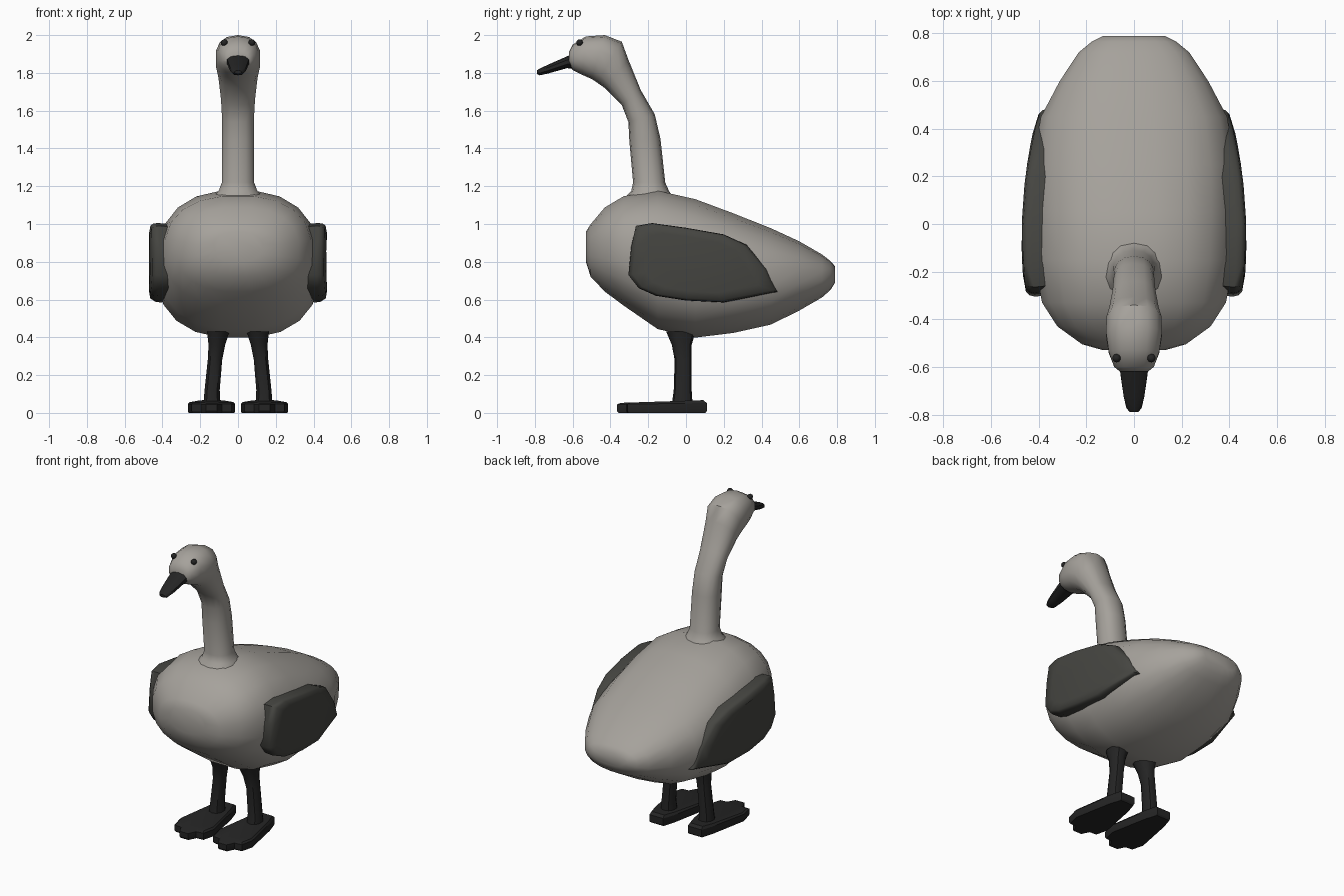
import bpy, bmesh, math
from mathutils import Vector

if "Cube" in bpy.data.objects:
    bpy.data.objects.remove(bpy.data.objects["Cube"])


def material(name, rgb):
    m = bpy.data.materials.new(name)
    m.diffuse_color = (*rgb, 1)
    m.use_nodes = True
    m.node_tree.nodes["Principled BSDF"].inputs["Base Color"].default_value = m.diffuse_color
    return m


PLUMAGE = material("plumage", (0.38, 0.36, 0.33))
WING = material("wing", (0.06, 0.06, 0.053))
DARK = material("dark", (0.018, 0.018, 0.018))


def finish(bm, name, mat, angle=40):
    bmesh.ops.recalc_face_normals(bm, faces=bm.faces)
    me = bpy.data.meshes.new(name)
    bm.to_mesh(me)
    bm.free()
    for p in me.polygons:
        p.use_smooth = True
    me.set_sharp_from_angle(angle=math.radians(angle))
    me.materials.append(mat)
    ob = bpy.data.objects.new(name, me)
    bpy.context.collection.objects.link(ob)
    return ob


def skin(name, loops, mat, angle=40):
    """Bridge equal-length point loops and cap both ends."""
    bm = bmesh.new()
    vs = [[bm.verts.new(p) for p in loop] for loop in loops]
    n = len(vs[0])
    for a, b in zip(vs, vs[1:]):
        for i in range(n):
            j = (i + 1) % n
            bm.faces.new((a[i], a[j], b[j], b[i]))
    bm.faces.new(vs[0])
    bm.faces.new(vs[-1])
    return finish(bm, name, mat, angle)


def loft(name, rings, mat, n=16, power=2.0, angle=40):
    """Each ring: (y, z) of one edge, (y, z) of the other, half width, centre x."""
    loops = []
    for y0, z0, y1, z1, w, cx in rings:
        a, b = Vector((cx, y0, z0)), Vector((cx, y1, z1))
        loop = []
        for i in range(n):
            t = 2 * math.pi * (i + 0.5) / n
            c = math.copysign(abs(math.cos(t)) ** (2 / power), math.cos(t))
            s = math.copysign(abs(math.sin(t)) ** (2 / power), math.sin(t))
            loop.append((a + b) / 2 + (b - a) / 2 * s + Vector((w * c, 0, 0)))
        loops.append(loop)
    return skin(name, loops, mat, angle)


# Body: y, bottom z, top z, half width
body = [(-.53, .80, .96, .13), (-.505, .72, 1.0, .22), (-.43, .64, 1.09, .325),
        (-.33, .565, 1.15, .39), (-.15, .44, 1.18, .425), (.05, .395, 1.135, .435),
        (.25, .42, 1.06, .43), (.45, .465, .98, .395), (.60, .54, .91, .315),
        (.72, .61, .84, .235), (.765, .65, .805, .18), (.79, .69, .775, .13)]
loft("body", [(y, b, y, t, w, 0) for y, b, t, w in body], PLUMAGE, 20, 2.4)

# Neck and head: front edge, back edge, half width
neck = [(-.36, 1.10, -.04, 1.10, .17), (-.29, 1.175, -.09, 1.175, .105),
        (-.28, 1.22, -.11, 1.22, .087), (-.30, 1.44, -.135, 1.45, .087),
        (-.305, 1.54, -.165, 1.58, .086), (-.34, 1.63, -.24, 1.71, .092),
        (-.43, 1.72, -.305, 1.87, .106), (-.47, 1.748, -.34, 1.965, .118),
        (-.50, 1.768, -.43, 2.0, .12), (-.55, 1.79, -.53, 1.993, .108),
        (-.60, 1.815, -.60, 1.95, .085), (-.62, 1.84, -.62, 1.91, .06)]
loft("neck_and_head", [(*r, 0) for r in neck], PLUMAGE, 14, 2.3)

# Beak
beak = [(-.58, 1.82, -.57, 1.915, .064), (-.63, 1.825, -.62, 1.892, .06),
        (-.73, 1.797, -.72, 1.848, .045), (-.775, 1.787, -.77, 1.825, .033),
        (-.79, 1.795, -.79, 1.813, .018)]
loft("beak", [(*r, 0) for r in beak], DARK, 10, 2.3)

# Wing outline in (y, z) and foot outline in (x, y)
wing = [(-.265, .99), (-.18, 1.005), (0, .98), (.2, .945), (.32, .89), (.43, .76),
        (.485, .64), (.2, .585), (0, .595), (-.16, .62), (-.25, .66), (-.305, .73),
        (-.29, .88)]
foot = [(.05, .11), (.075, .03), (.125, -.23), (.105, -.31), (.055, -.315), (.03, -.365),
        (-.03, -.365), (-.055, -.315), (-.105, -.31), (-.125, -.23), (-.075, .03), (-.05, .11)]


def wing_loop(side, x, k):
    pts = []
    for y, z in wing:
        yy, zz = .06 + (y - .06) * k, .79 + (z - .79) * k
        pts.append((side * (x - .24 * (yy + .06) ** 2), yy, zz))
    return pts


def foot_loop(side, z, k, rise=0):
    return [(side * .14 + x * k, -.12 + (y + .12) * k, z + rise * (y + .37)) for x, y in foot]


for side, tag in ((1, "right"), (-1, "left")):
    # Wing pad with rounded rim
    skin("wing_" + tag, [wing_loop(side, x, k) for x, k in
         ((.33, .97), (.43, 1.0), (.452, .985), (.466, .94), (.472, .75))], WING, 50)
    # Leg
    loft("leg_" + tag, [(-.105, .43, .05, .43, .062, side * .105),
                        (-.075, .36, .03, .36, .046, side * .112),
                        (-.06, .28, .03, .28, .040, side * .122),
                        (-.065, .12, .03, .12, .042, side * .137),
                        (-.075, .045, .035, .045, .047, side * .138)], DARK, 10, 2.2)
    # Webbed foot
    skin("foot_" + tag, [foot_loop(side, 0, .97), foot_loop(side, .01, 1),
                         foot_loop(side, .045, 1, .015), foot_loop(side, .053, .92, .03)],
         DARK, 30)
    # Eye
    bm = bmesh.new()
    bmesh.ops.create_icosphere(bm, subdivisions=2, radius=.018)
    bmesh.ops.translate(bm, verts=bm.verts, vec=(side * .073, -.563, 1.96))
    finish(bm, "eye_" + tag, DARK)
